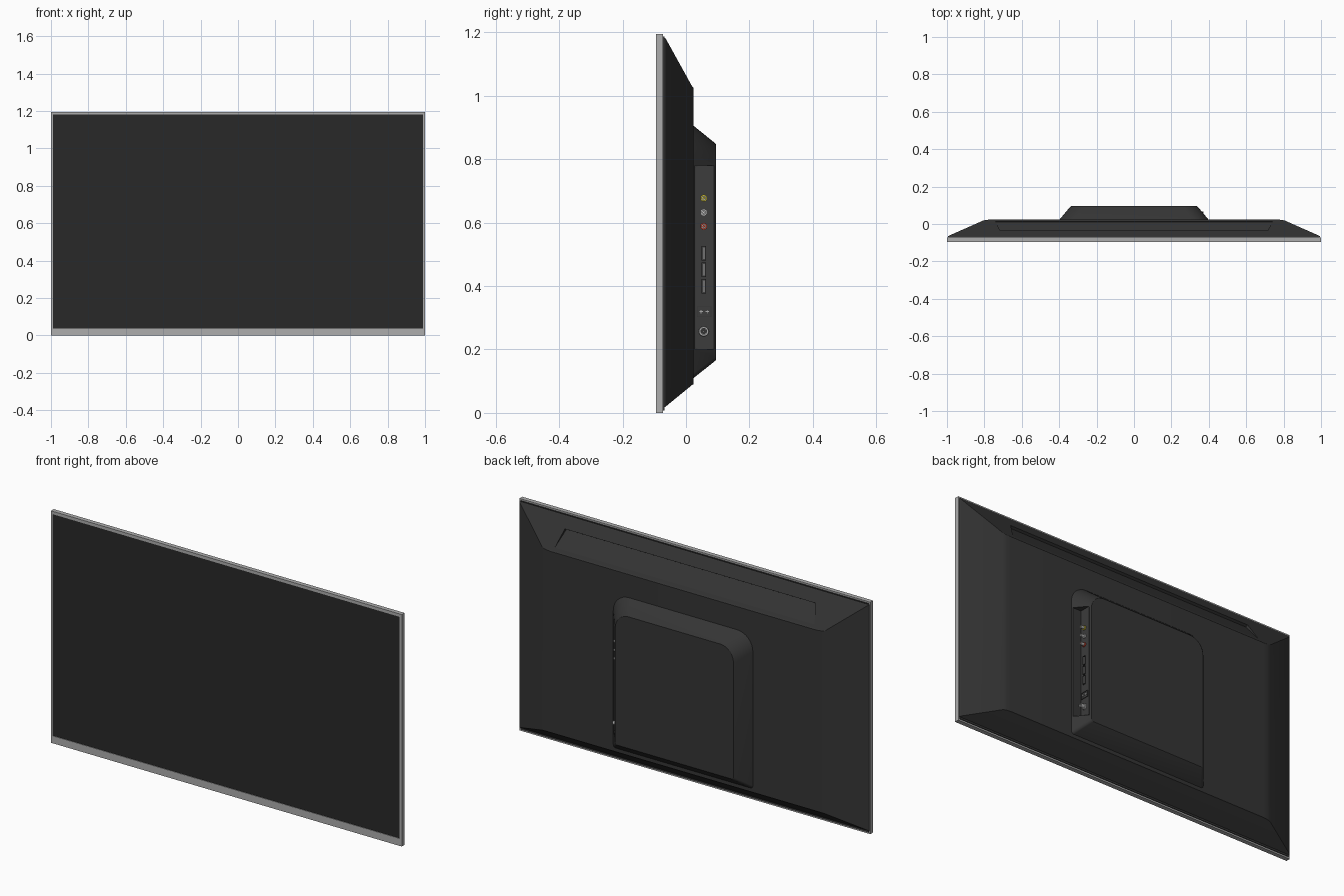
import bpy, bmesh, math

if "Cube" in bpy.data.objects:
    bpy.data.objects.remove(bpy.data.objects["Cube"])


def mat(name, r, g, b):
    m = bpy.data.materials.new(name)
    m.diffuse_color = (r, g, b, 1)
    m.use_nodes = True
    m.node_tree.nodes["Principled BSDF"].inputs["Base Color"].default_value = m.diffuse_color
    return m


SILVER = mat("silver_trim", 0.42, 0.42, 0.42)
BLACK = mat("black_plastic", 0.035, 0.035, 0.035)
GLASS = mat("dark_glass", 0.022, 0.022, 0.022)
PANEL = mat("panel_plastic", 0.045, 0.045, 0.045)
METAL = mat("metal", 0.4, 0.4, 0.4)
YELLOW = mat("yellow", 0.6, 0.5, 0.03)
WHITE = mat("white", 0.6, 0.6, 0.6)
RED = mat("red", 0.6, 0.06, 0.03)


def rect(a0, a1, b0, b1, r_low=0, r_high=0, seg=8):
    """Rectangle outline with separately rounded lower and upper corners."""
    pts = []
    for a, b, sa, sb, r, start in ((a1, b1, -1, -1, r_high, 0), (a0, b1, 1, -1, r_high, 90),
                                   (a0, b0, 1, 1, r_low, 180), (a1, b0, -1, 1, r_low, 270)):
        for i in range(seg + 1 if r else 1):
            t = math.radians(start + 90 * i / seg)
            pts.append((a + sa * r + r * math.cos(t), b + sb * r + r * math.sin(t)) if r else (a, b))
    return pts


def circle(a, b, r, n=20):
    return [(a + r * math.cos(2 * math.pi * i / n), b + r * math.sin(2 * math.pi * i / n)) for i in range(n)]


def loft(name, rings, material, axis="y", hollow=False):
    """Skin (position, outline) rings along an axis; hollow joins last ring to first."""
    bm = bmesh.new()
    loops = []
    for c, pts in rings:
        loops.append([bm.verts.new((p[0], c, p[1]) if axis == "y" else (c, p[0], p[1])) for p in pts])
    pairs = list(zip(loops, loops[1:])) + ([(loops[-1], loops[0])] if hollow else [])
    for p, q in pairs:
        n = len(p)
        for i in range(n):
            bm.faces.new((p[i], p[(i + 1) % n], q[(i + 1) % n], q[i]))
    if not hollow:
        bm.faces.new(loops[0])
        bm.faces.new(loops[-1])
    bmesh.ops.recalc_face_normals(bm, faces=bm.faces)
    me = bpy.data.meshes.new(name)
    bm.to_mesh(me)
    bm.free()
    me.materials.append(material)
    ob = bpy.data.objects.new(name, me)
    bpy.context.collection.objects.link(ob)
    return ob


def tube(name, outer, inner, x0, x1, material):
    return loft(name, [(x0, outer), (x1, outer), (x1, inner), (x0, inner)], material, "x", True)


def activate(ob):
    bpy.ops.object.select_all(action="DESELECT")
    ob.select_set(True)
    bpy.context.view_layer.objects.active = ob


def cut(ob, cutter):
    m = ob.modifiers.new("cut", "BOOLEAN")
    m.operation, m.solver, m.object = "DIFFERENCE", "EXACT", cutter
    activate(ob)
    bpy.ops.object.modifier_apply(modifier=m.name)
    bpy.data.objects.remove(cutter)


def smooth(ob):
    activate(ob)
    bpy.ops.object.shade_smooth_by_angle(angle=math.radians(25))


# front frame and screen
outer, inner = rect(-1, 1, 0, 1.195), rect(-0.988, 0.988, 0.038, 1.18)
loft("front_frame", [(-0.072, outer), (-0.095, outer), (-0.095, inner), (-0.072, inner)], SILVER, hollow=True)
loft("screen", [(-0.092, inner), (-0.074, inner)], GLASS)

# thin shadow-gap rim behind the frame
loft("rear_rim", [(-0.074, rect(-0.992, 0.992, 0.008, 1.187)),
                  (-0.068, rect(-0.992, 0.992, 0.008, 1.187))], BLACK)

# tapered rear shell with softened side edges
shell = loft("rear_shell", [(-0.070, rect(-0.997, 0.997, 0.016, 1.184)),
                            (-0.064, rect(-0.993, 0.993, 0.020, 1.180)),
                            (0.019, rect(-0.805, 0.805, 0.088, 1.030)),
                            (0.0225, rect(-0.785, 0.785, 0.090, 1.026)),
                            (0.024, rect(-0.760, 0.760, 0.091, 1.024))], BLACK)

# wedge-shaped vent recess in the top slope, ends flared
wedge = [(-0.035, 1.128), (-0.047, 1.121), (0.012, 1.0425), (0.04, 1.07), (-0.01, 1.16)]
half = [0.715, 0.715, 0.74, 0.74, 0.715]
vent = loft("vent_cutter", [(-1, wedge), (1, wedge)], BLACK, "x")
for i, v in enumerate(vent.data.vertices):
    v.co.x *= half[i % 5]
cut(shell, vent)
smooth(shell)

# electronics housing with rounded upper corners
housing = loft("electronics_housing", [(0.015, rect(-0.405, 0.405, 0.105, 0.91, 0.015, 0.09)),
                                       (0.024, rect(-0.398, 0.398, 0.110, 0.905, 0.015, 0.09)),
                                       (0.092, rect(-0.341, 0.341, 0.164, 0.850, 0.012, 0.08)),
                                       (0.095, rect(-0.337, 0.337, 0.168, 0.846, 0.012, 0.077))], BLACK)

# upright connector bay cut into the sloping side
FLOOR = 0.346
cut(housing, loft("bay_cutter", [(FLOOR - 0.002, rect(0.029, 0.12, 0.2, 0.78)),
                                 (0.5, rect(0.029, 0.12, 0.2, 0.78))], BLACK, "x"))
smooth(housing)
loft("connector_panel", [(FLOOR - 0.004, rect(0.030, 0.089, 0.202, 0.778, 0.008, 0.008)),
                         (FLOOR, rect(0.030, 0.089, 0.202, 0.778, 0.008, 0.008))], PANEL, "x")

# three round audio and video jacks
Y = 0.056
for name, z, m in (("yellow", 0.677, YELLOW), ("white", 0.632, WHITE), ("red", 0.588, RED)):
    parts = [loft(name + "_jack_collar", [(FLOOR, circle(Y, z, 0.011)), (FLOOR + 0.006, circle(Y, z, 0.011))], m, "x"),
             tube(name + "_jack_barrel", circle(Y, z, 0.0075), circle(Y, z, 0.004),
                  FLOOR, FLOOR + 0.024, METAL),
             tube(name + "_jack_insert", circle(Y, z, 0.004), circle(Y, z, 0.002),
                  FLOOR, FLOOR + 0.022, m)]
    for p in parts:
        smooth(p)

# three flat digital sockets
for i, z in enumerate((0.503, 0.451, 0.399)):
    tube(f"digital_socket_{i}", rect(Y - 0.007, Y + 0.007, z - 0.023, z + 0.023),
         rect(Y - 0.005, Y + 0.005, z - 0.021, z + 0.021), FLOOR - 0.001, FLOOR + 0.005, BLACK)
    loft(f"digital_socket_tongue_{i}", [(FLOOR, rect(Y - 0.001, Y + 0.003, z - 0.018, z + 0.018)),
                                        (FLOOR + 0.004, rect(Y - 0.001, Y + 0.003, z - 0.018, z + 0.018))], METAL, "x")

# small control plate with two crossed contacts
tube("control_plate_border", rect(0.035, 0.080, 0.302, 0.336), rect(0.037, 0.078, 0.304, 0.334),
     FLOOR - 0.001, FLOOR + 0.003, BLACK)
for i, y in enumerate((0.048, 0.067)):
    for j, (w, h) in enumerate(((0.006, 0.0015), (0.0015, 0.005))):
        b = rect(y - w, y + w, 0.319 - h, 0.319 + h)
        loft(f"control_contact_{i}_{j}", [(FLOOR, b), (FLOOR + 0.003 + 0.0005 * j, b)], METAL, "x")

# threaded aerial socket
z = 0.257
for p in (loft("aerial_collar", [(FLOOR, circle(Y, z, 0.016)), (FLOOR + 0.006, circle(Y, z, 0.015))], METAL, "x"),
          tube("aerial_barrel", circle(Y, z, 0.0105), circle(Y, z, 0.0075), FLOOR, FLOOR + 0.026, METAL),
          loft("aerial_core", [(FLOOR, circle(Y, z, 0.0075)), (FLOOR + 0.016, circle(Y, z, 0.0075))], BLACK, "x"),
          loft("aerial_pin", [(FLOOR, circle(Y, z, 0.003)), (FLOOR + 0.024, circle(Y, z, 0.003))], METAL, "x")):
    smooth(p)
